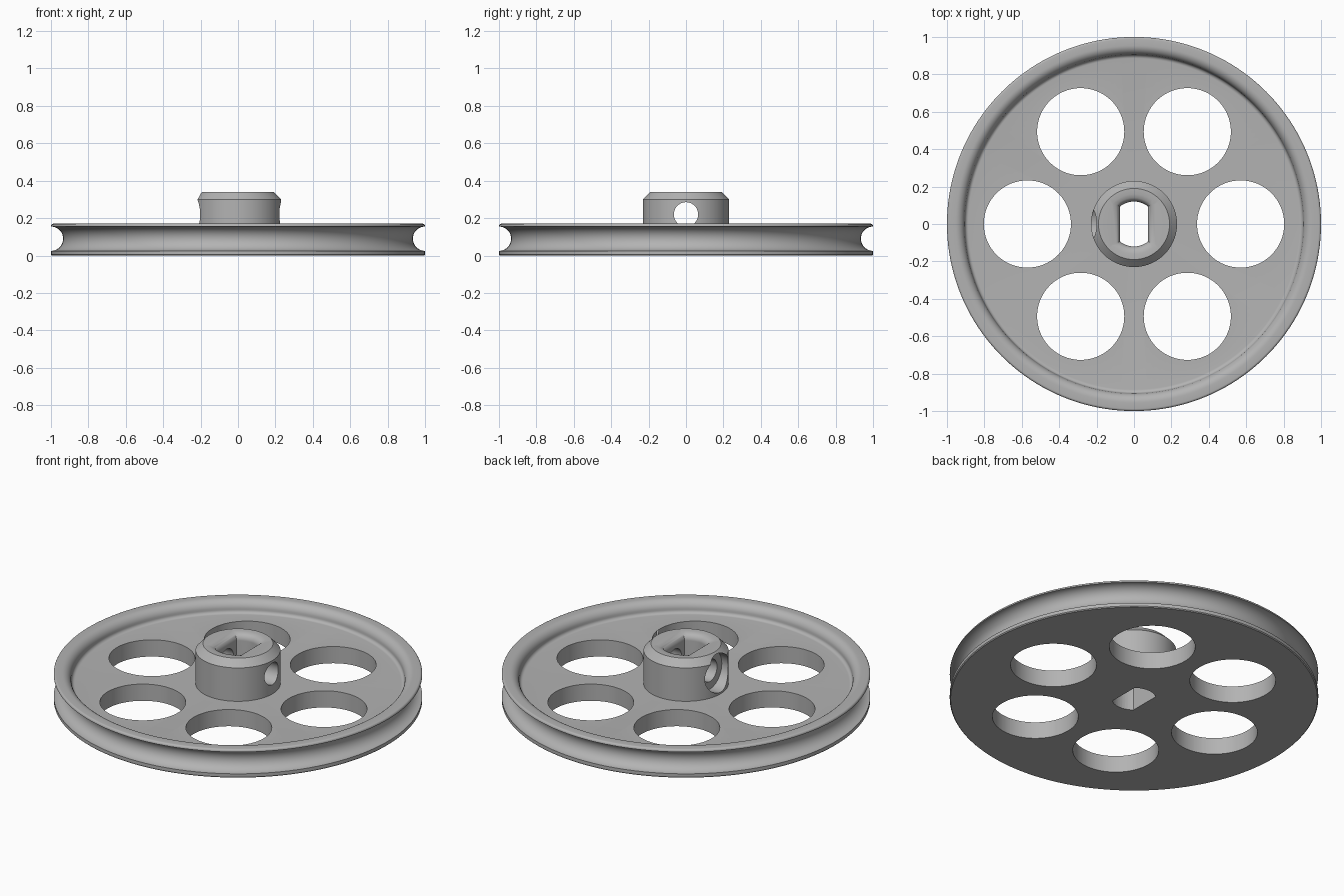
import bpy, bmesh
from math import sin, cos, pi, radians, asin, sqrt
from mathutils import Matrix

default = bpy.data.objects.get("Cube")
if default:
    bpy.data.objects.remove(default, do_unlink=True)

grey = bpy.data.materials.new("light grey plastic")
grey.use_nodes = True
COLOUR = (0.45, 0.45, 0.45, 1)
grey.diffuse_color = COLOUR
grey.node_tree.nodes["Principled BSDF"].inputs["Base Color"].default_value = COLOUR


def finish(bm, name):
    bmesh.ops.recalc_face_normals(bm, faces=bm.faces)
    mesh = bpy.data.meshes.new(name)
    bm.to_mesh(mesh)
    bm.free()
    mesh.materials.append(grey)
    obj = bpy.data.objects.new(name, mesh)
    bpy.context.collection.objects.link(obj)
    return obj


def arc(cx, cz, r, a0, a1, n):
    return [(cx + r * cos(radians(a0 + (a1 - a0) * i / n)),
             cz + r * sin(radians(a0 + (a1 - a0) * i / n))) for i in range(n + 1)]


def revolve(profile, name, steps=160):
    bm = bmesh.new()
    verts = [bm.verts.new((r, 0, z)) for r, z in profile]
    edges = [bm.edges.new(pair) for pair in zip(verts, verts[1:])]
    bmesh.ops.spin(bm, geom=verts + edges, cent=(0, 0, 0), axis=(0, 0, 1),
                   angle=2 * pi, steps=steps, use_merge=True)
    bmesh.ops.remove_doubles(bm, verts=bm.verts, dist=1e-5)
    return finish(bm, name)


def cylinder(name, r, depth, matrix, r_end=None, sides=64):
    bm = bmesh.new()
    bmesh.ops.create_cone(bm, cap_ends=True, segments=sides, radius1=r,
                          radius2=r if r_end is None else r_end,
                          depth=depth, matrix=matrix)
    return finish(bm, name)


def double_d(half_width, r, n=10):
    # Circle of radius r with flats at x = +-half_width
    a = asin(half_width / r)
    top = [(r * sin(-a + 2 * a * i / n), r * cos(-a + 2 * a * i / n)) for i in range(n + 1)]
    return top + [(-x, -y) for x, y in top]


def loft(sections, name):
    bm = bmesh.new()
    rings = [[bm.verts.new((x, y, z)) for x, y in pts] for z, pts in sections]
    for low, high in zip(rings, rings[1:]):
        for i in range(len(low)):
            j = (i + 1) % len(low)
            bm.faces.new((low[i], low[j], high[j], high[i]))
    bm.faces.new(rings[0])
    bm.faces.new(rings[-1])
    return finish(bm, name)


def cut(target, cutter):
    cutter.hide_render = True
    mod = target.modifiers.new("cut", "BOOLEAN")
    mod.operation, mod.solver, mod.object = "DIFFERENCE", "EXACT", cutter
    bpy.context.view_layer.objects.active = target
    bpy.ops.object.modifier_apply(modifier=mod.name)
    bpy.data.objects.remove(cutter, do_unlink=True)


# Disc, grooved rim, dished web and hub as one turned body
profile = [(0, 0), (0.995, 0), (1, 0.005), (1, 0.025)]
profile += arc(1, 0.09, 0.065, 270, 90, 24)[1:]
profile += arc(0.988, 0.158, 0.012, 0, 90, 5)
profile += arc(0.955, 0.12, 0.05, 90, 170, 10)
profile += arc(0.885, 0.12, 0.02, 0, -90, 6)
profile += [(0.23, 0.1), (0.23, 0.3), (0.19, 0.34), (0, 0.34)]
wheel = revolve(profile, "grooved_pulley_wheel")

# Six lightening holes
for i in range(6):
    a = i * pi / 3
    place = Matrix.Translation((0.57 * cos(a), 0.57 * sin(a), 0.05))
    cut(wheel, cylinder("web_hole", 0.233, 0.4, place, sides=96))

# Flat-sided shaft bore with a rounded lead-in
sections = [(-0.1, double_d(0.075, 0.12))]
FLARE = 0.04
for i in range(9):
    t = i / 8
    grow = FLARE * (1 - sqrt(1 - t * t))
    sections.append((0.3 + FLARE * t, double_d(0.075 + grow, 0.12 + grow)))
sections.append((0.4, double_d(0.075 + FLARE, 0.12 + FLARE)))
cut(wheel, loft(sections, "shaft_bore"))

# Screw hole across the hub, with a wider mouth on one side
turn = Matrix.Rotation(pi / 2, 4, "Y")
cut(wheel, cylinder("screw_hole", 0.065, 0.6, Matrix.Translation((0, 0, 0.22)) @ turn))
cut(wheel, cylinder("screw_head_seat", 0.11, 0.2, Matrix.Translation((-0.26, 0, 0.22)) @ turn))

bpy.context.view_layer.objects.active = wheel
wheel.select_set(True)
bpy.ops.object.shade_smooth_by_angle(angle=radians(30))
